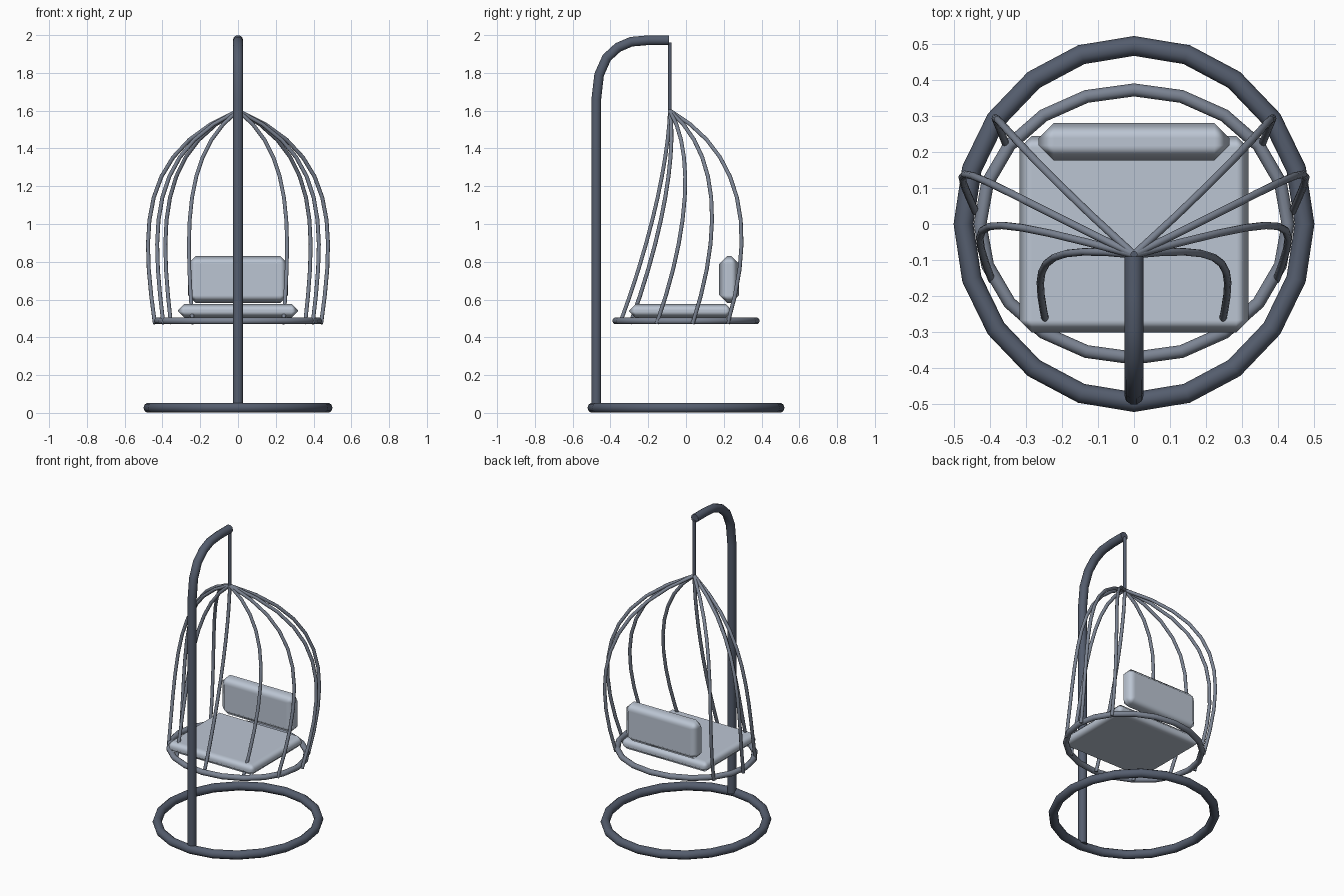
import bpy, math
from mathutils import Vector

if "Cube" in bpy.data.objects:
    bpy.data.objects.remove(bpy.data.objects["Cube"])


def material(name, rgb):
    m = bpy.data.materials.new(name)
    m.diffuse_color = (*rgb, 1)
    m.use_nodes = True
    m.node_tree.nodes["Principled BSDF"].inputs["Base Color"].default_value = m.diffuse_color
    return m


FRAME = material("dark_metal", (0.09, 0.11, 0.155))
CAGE = material("cage_metal", (0.20, 0.23, 0.29))
CUSHION = material("cushion_fabric", (0.50, 0.56, 0.65))


def tube(name, points, radius, mat, closed=False):
    cu = bpy.data.curves.new(name, 'CURVE')
    cu.dimensions = '3D'
    cu.bevel_depth = radius
    cu.bevel_resolution = 3
    cu.use_fill_caps = not closed
    sp = cu.splines.new('POLY')
    sp.points.add(len(points) - 1)
    for p, co in zip(sp.points, points):
        p.co = (*co, 1)
    sp.use_cyclic_u = closed
    obj = bpy.data.objects.new(name, cu)
    bpy.context.collection.objects.link(obj)
    cu.materials.append(mat)
    bpy.ops.object.select_all(action='DESELECT')
    obj.select_set(True)
    bpy.context.view_layer.objects.active = obj
    bpy.ops.object.convert(target='MESH')
    bpy.ops.object.shade_smooth_by_angle(angle=math.radians(50))


def ring(name, rx, ry, z, radius, mat, n=20):
    pts = [(rx * math.cos(2 * math.pi * i / n), ry * math.sin(2 * math.pi * i / n), z)
           for i in range(n)]
    tube(name, pts, radius, mat, closed=True)


def cushion(name, center, size, bevel):
    bpy.ops.mesh.primitive_cube_add(size=1, location=center)
    obj = bpy.context.object
    obj.name = name
    obj.data.materials.append(CUSHION)
    obj.scale = size
    bpy.ops.object.transform_apply(location=False, rotation=False, scale=True)
    bpy.ops.object.shade_smooth()
    b = obj.modifiers.new("chamfered_edges", 'BEVEL')
    b.width = bevel
    b.segments = 1
    b.harden_normals = True


# Floor ring and bent pole
ring("base_ring", 0.473, 0.494, 0.027, 0.0275, FRAME)
pole = [(-0.475, 0.03), (-0.475, 1.66), (-0.46, 1.79), (-0.42, 1.88), (-0.36, 1.935),
        (-0.29, 1.965), (-0.20, 1.973), (-0.09, 1.973)]
tube("pole", [(0, y, z) for y, z in pole], 0.027, FRAME)

# Hanging rod
tube("hanging_rod", [(0, -0.085, 1.59), (0, -0.085, 1.96)], 0.01, FRAME)

# Seat ring
ring("seat_ring", 0.427, 0.372, 0.487, 0.018, CAGE)

# Cage ribs: bulging curves from the rod to the seat ring
HUB = Vector((0, -0.085, 1.6))


def rib(name, ex, ey, steps=10):
    end = Vector((ex, ey, 0.472))
    p1 = Vector((1.21 * ex, 0.15 + 0.69 * ey, 1.38))
    p2 = Vector((1.16 * ex, 0.165 + 0.94 * ey, 0.97))
    pts = []
    for i in range(steps + 1):
        t = i / steps
        u = 1 - t
        pts.append(HUB * u**3 + p1 * (3 * u * u * t) + p2 * (3 * u * t * t) + end * t**3)
    tube(name, pts, 0.0105, CAGE)


for i, (ex, ey) in enumerate([(0.24, -0.295), (0.395, -0.155), (0.44, 0.035), (0.355, 0.22)]):
    rib(f"rib_right_{i + 1}", ex, ey)
    rib(f"rib_left_{i + 1}", -ex, ey)
rib("rib_middle", 0, -0.35)

# Cushions
cushion("seat_cushion", (0, -0.028, 0.54), (0.635, 0.545, 0.074), 0.034)
cushion("back_cushion", (0, 0.228, 0.706), (0.53, 0.104, 0.25), 0.042)
